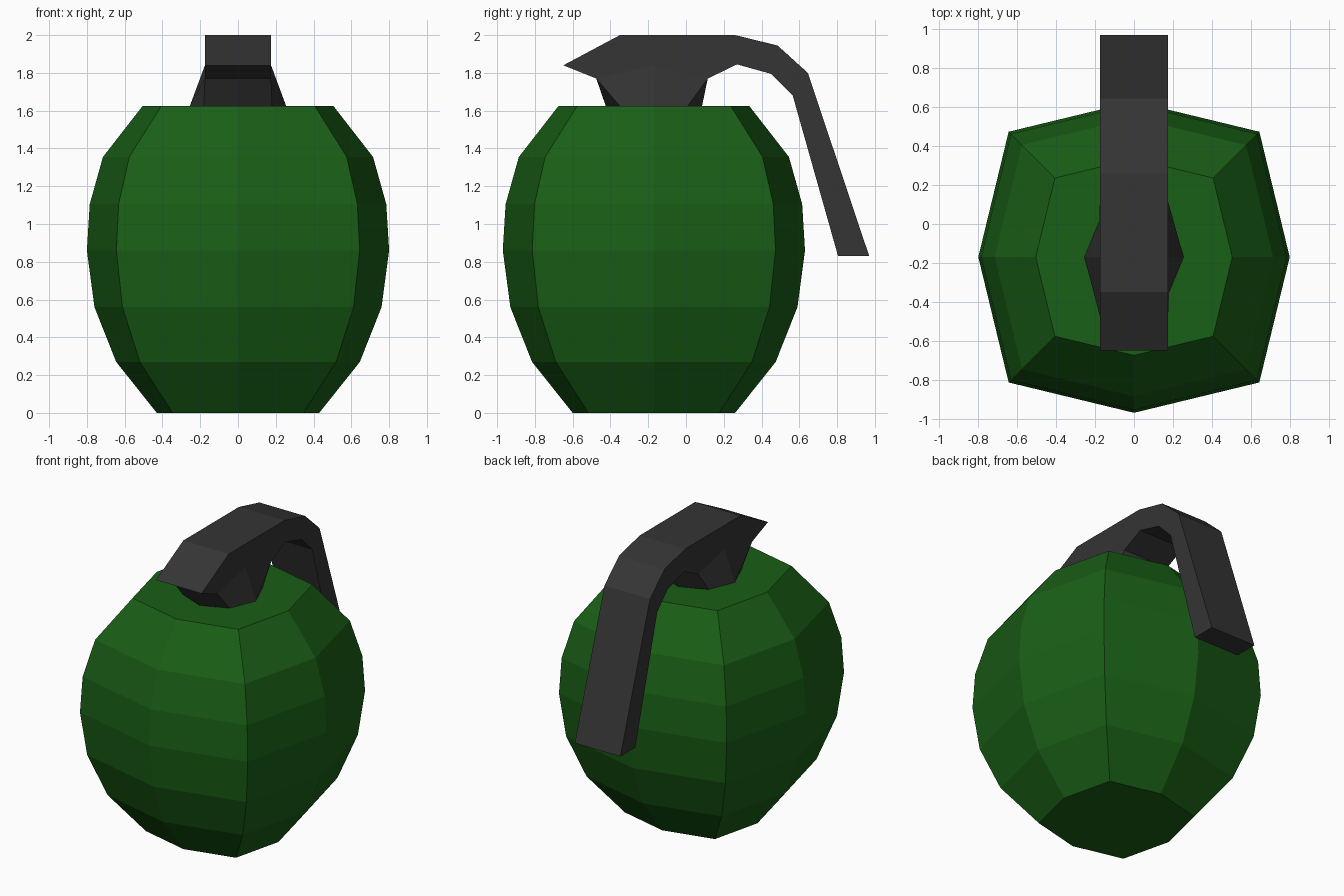
import bpy
from math import cos, sin, pi

if "Cube" in bpy.data.objects:
    bpy.data.objects.remove(bpy.data.objects["Cube"])

CY = -0.17   # y centre of body and neck
W = 0.175    # half width of the lever


def material(name, color):
    m = bpy.data.materials.new(name)
    m.diffuse_color = (*color, 1)
    m.use_nodes = True
    m.node_tree.nodes["Principled BSDF"].inputs["Base Color"].default_value = m.diffuse_color
    return m


def make(name, verts, faces, mat):
    me = bpy.data.meshes.new(name)
    me.from_pydata(verts, [], faces)
    me.materials.append(mat)
    ob = bpy.data.objects.new(name, me)
    bpy.context.collection.objects.link(ob)
    return ob


def loft(name, rings, mat, caps=True):
    """Skin a stack of equal-length counter-clockwise rings, bottom to top."""
    n = len(rings[0])
    verts = [v for r in rings for v in r]
    faces = [(k * n + i, k * n + (i + 1) % n, (k + 1) * n + (i + 1) % n, (k + 1) * n + i)
             for k in range(len(rings) - 1) for i in range(n)]
    if caps:
        faces += [tuple(reversed(range(n))), tuple(range(len(verts) - n, len(verts)))]
    return make(name, verts, faces, mat)


def octagon(r, z, diagonal):
    """Eight-sided ring; corner points sit at diagonal * r on both axes."""
    ring = []
    for i in range(8):
        s = r if i % 2 == 0 else r * diagonal / cos(pi / 4)
        ring.append((s * cos(i * pi / 4), CY + s * sin(i * pi / 4), z))
    return ring


green = material("green", (0.01, 0.115, 0.008))
dark = material("dark_grey", (0.035, 0.035, 0.035))

# Barrel-shaped body with squarish octagonal section
profile = [(0.43, 0), (0.645, 0.27), (0.76, 0.56), (0.80, 0.86),
           (0.785, 1.105), (0.715, 1.355), (0.505, 1.625)]
loft("body", [octagon(r, z, 0.805) for r, z in profile], green)

# Neck: octagonal foot blending into the underside of the lever
front, back, low, high = -0.475, 0.115, 1.77, 1.84
neck_top = [(W, CY, high), (W, back, low), (0, back, low), (-W, back, low),
            (-W, CY, high), (-W, front, low), (0, front, low), (W, front, low)]
loft("neck", [octagon(0.255, 1.625, cos(pi / 4)), neck_top], dark, caps=False)

# Lever: side profile (y, z) extruded across x
side = [(-0.65, 1.84), (front, low), (CY, high), (back, low), (0.27, 1.845),
        (0.45, 1.795), (0.565, 1.68), (0.805, 0.83), (0.97, 0.83),
        (0.645, 1.80), (0.485, 1.945), (0.26, 2.0), (-0.35, 2.0)]
loft("lever", [[(x, y, z) for y, z in side] for x in (-W, W)], dark)
